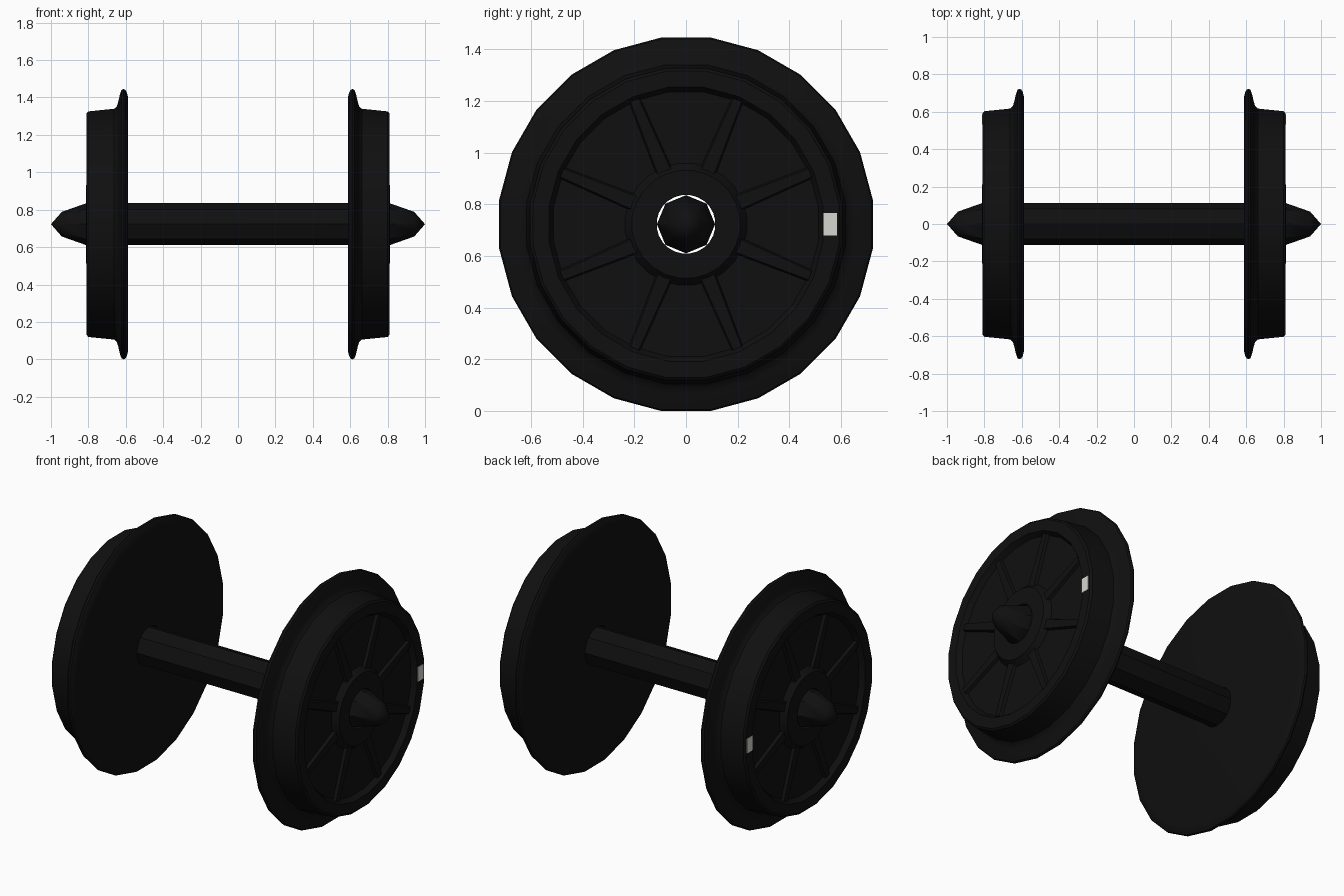
import bpy, bmesh, math

if "Cube" in bpy.data.objects:
    bpy.data.objects.remove(bpy.data.objects["Cube"])

H = 0.7225                      # axle centre height
K = 1 / math.cos(math.pi / 24)  # flat-side radius -> corner radius for 24 sides


def material(name, rgb):
    m = bpy.data.materials.new(name)
    m.diffuse_color = (*rgb, 1)
    m.use_nodes = True
    m.node_tree.nodes["Principled BSDF"].inputs["Base Color"].default_value = m.diffuse_color
    return m


black = material("black_steel", (0.005, 0.005, 0.005))
pale = material("pale_grey_paint", (0.68, 0.68, 0.63))


def finish(name, bm, mat, mirror=True):
    bmesh.ops.recalc_face_normals(bm, faces=bm.faces)
    me = bpy.data.meshes.new(name)
    bm.to_mesh(me)
    bm.free()
    me.materials.append(mat)
    ob = bpy.data.objects.new(name, me)
    ob.location = (0, 0, H)
    bpy.context.collection.objects.link(ob)
    if mirror:
        ob.modifiers.new("other_side", 'MIRROR').use_axis = (True, False, False)
    return ob


def revolve(bm, profile, sides, offset, closed):
    # spin (x, radius) points round the x axis; radius 0 becomes a tip
    rings = []
    for x, r in profile:
        if r == 0:
            rings.append([bm.verts.new((x, 0, 0))] * sides)
        else:
            rings.append([bm.verts.new((x, r * math.cos(a), r * math.sin(a)))
                          for a in (offset + math.tau * i / sides for i in range(sides))])
    pairs = list(zip(rings, rings[1:]))
    if closed:
        pairs.append((rings[-1], rings[0]))
    for p, q in pairs:
        for i in range(sides):
            j = (i + 1) % sides
            bm.faces.new(list(dict.fromkeys((p[i], p[j], q[j], q[i]))))


def smooth(ob):
    bpy.ops.object.select_all(action='DESELECT')
    ob.select_set(True)
    bpy.context.view_layer.objects.active = ob
    bpy.ops.object.shade_smooth_by_angle(angle=math.radians(35))


# wheels: bore, back face, flange, tread, rim, recessed web, hub
wheel = [(0.587, 0.113), (0.587, 0.675), (0.594, 0.704), (0.603, 0.719), (0.613, 0.7225),
         (0.623, 0.717), (0.631, 0.695), (0.641, 0.652), (0.648, 0.630), (0.662, 0.617),
         (0.800, 0.603), (0.810, 0.592), (0.810, 0.530), (0.780, 0.512),
         (0.780, 0.235), (0.814, 0.208), (0.814, 0.113)]
bm = bmesh.new()
revolve(bm, [(x, r * K) for x, r in wheel], 24, math.pi / 24, True)
smooth(finish("wheels", bm, black))

# raised ribs on the web
bm = bmesh.new()
for k in range(8):
    a = math.radians(22.5 + 45 * k)
    c, s = math.cos(a), math.sin(a)
    ends = []
    for x, shrink in ((0.775, 0), (0.797, 0.008)):
        ends.append([bm.verts.new((x, r * c - t * s, r * s + t * c))
                     for r, t in ((0.2, -0.035 + shrink), (0.52, -0.025 + shrink),
                                  (0.52, 0.025 - shrink), (0.2, 0.035 - shrink))])
    bm.faces.new(ends[0])
    bm.faces.new(ends[1])
    for i in range(4):
        j = (i + 1) % 4
        bm.faces.new((ends[0][i], ends[0][j], ends[1][j], ends[1][i]))
finish("wheel_ribs", bm, black)

# axle with pointed ends
half = [(0.81, 0.1125), (0.942, 0.066), (1.0, 0)]
bm = bmesh.new()
revolve(bm, [(-x, r) for x, r in reversed(half)] + half, 8, 0, False)
smooth(finish("axle", bm, black, mirror=False))

# painted marks on the rims
bm = bmesh.new()
bmesh.ops.create_cube(bm, size=1)
for v in bm.verts:
    v.co = (0.811 + v.co.x * 0.006, 0.558 + v.co.y * 0.054, v.co.z * 0.086)
finish("rim_marks", bm, pale)
